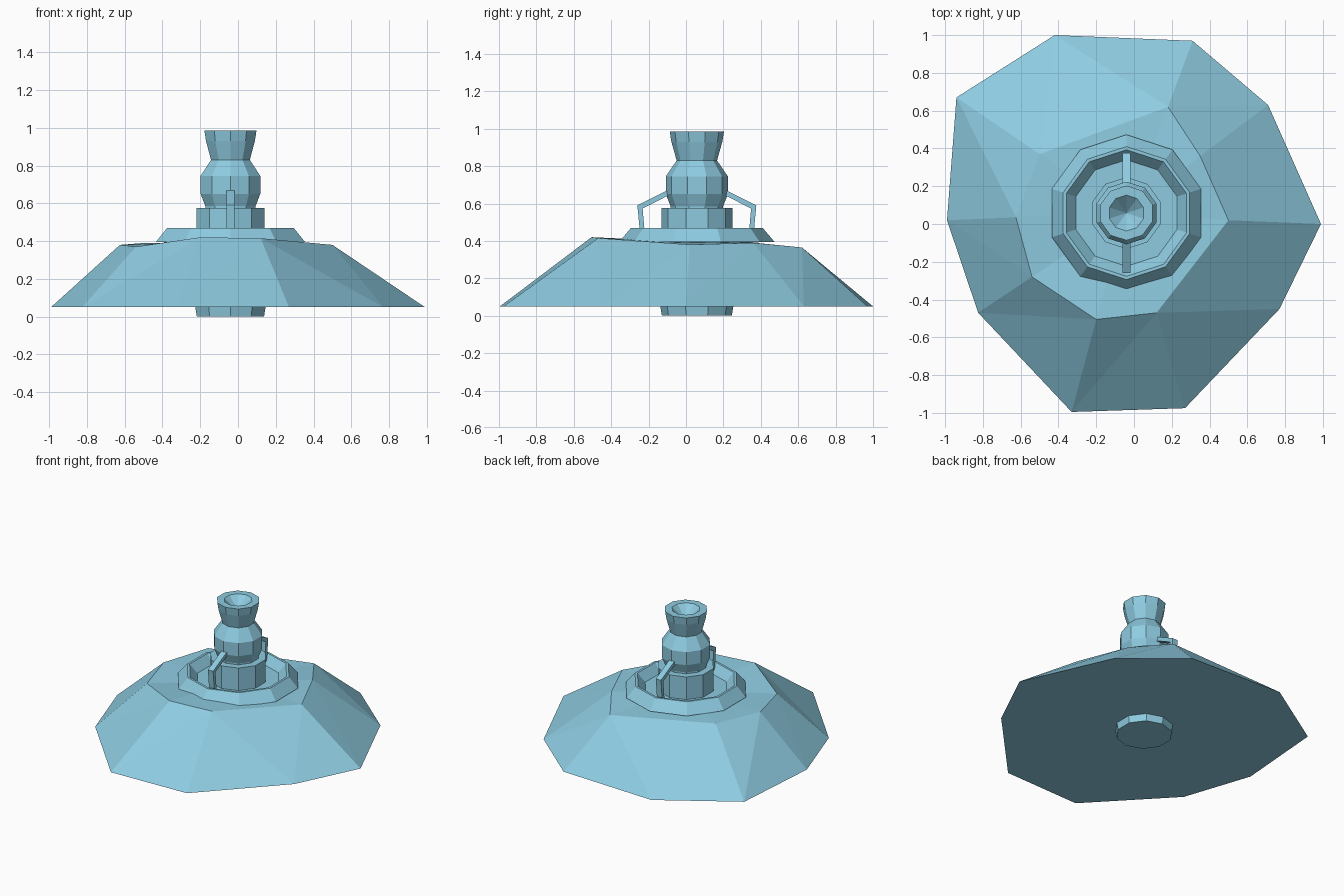
import bpy, bmesh, math
from mathutils import Vector

if "Cube" in bpy.data.objects:
    bpy.data.objects.remove(bpy.data.objects["Cube"])

CX, CY = -0.04, 0.058          # axis of the tower
SIDES = 10

blue = bpy.data.materials.new("pale_blue")
blue.diffuse_color = (0.27, 0.60, 0.75, 1)
blue.use_nodes = True
blue.node_tree.nodes["Principled BSDF"].inputs["Base Color"].default_value = blue.diffuse_color


def finish(name, bm):
    bmesh.ops.recalc_face_normals(bm, faces=bm.faces[:])
    me = bpy.data.meshes.new(name)
    bm.to_mesh(me)
    bm.free()
    me.materials.append(blue)
    ob = bpy.data.objects.new(name, me)
    bpy.context.collection.objects.link(ob)
    return ob


def lathe(name, profile):
    """Ten-sided closed turning; radius 0 gives a single tip."""
    bm = bmesh.new()
    rings = []
    for r, z in profile:
        n = SIDES if r else 1
        rings.append([bm.verts.new((CX + r * math.sin(2 * math.pi * i / SIDES),
                                    CY + r * math.cos(2 * math.pi * i / SIDES), z))
                      for i in range(n)])
    for a, b in zip(rings, rings[1:]):
        for i in range(SIDES):
            j = (i + 1) % SIDES
            quad = [a[i % len(a)], a[j % len(a)], b[j % len(b)], b[i % len(b)]]
            bm.faces.new(list(dict.fromkeys(quad)))
    return finish(name, bm)


# Rocky mound: irregular foot and shoulder outlines, faceted between
foot = [(-0.42, 1.0), (0.31, 0.97), (0.71, 0.63), (0.99, 0.0), (0.77, -0.45),
        (0.27, -0.975), (-0.33, -0.995), (-0.825, -0.47), (-0.99, 0.02), (-0.94, 0.67)]
shoulder = [(0.18, 0.62, 0.365), (0.35, 0.36, 0.39), (0.50, 0.02, 0.38),
            (0.12, -0.47, 0.415), (-0.20, -0.505, 0.42), (-0.54, -0.28, 0.37),
            (-0.625, 0.035, 0.38), (-0.50, 0.37, 0.39)]
link = [0, 0, 1, 2, 3, 3, 4, 5, 6, 7]       # shoulder point above each foot point
bm = bmesh.new()
low = [bm.verts.new((x, y, 0.05)) for x, y in foot]
high = [bm.verts.new(p) for p in shoulder]
peak = bm.verts.new((CX, CY, 0.395))
bm.faces.new(low)
for i in range(10):
    j = (i + 1) % 10
    a, b = high[link[i]], high[link[j]]
    bm.faces.new((low[i], low[j], a))
    if a is not b:
        bm.faces.new((low[j], b, a))
for i in range(8):
    bm.faces.new((high[i], high[(i + 1) % 8], peak))
finish("mound", bm)

# Plug under the mound
lathe("bottom_plug", [(0, 0), (0.187, 0), (0.197, 0.06), (0, 0.06)])

# Raised rim with sunken floor
lathe("rim", [(0, 0.385), (0.415, 0.395), (0.352, 0.47), (0.335, 0.47),
              (0.282, 0.41), (0, 0.41)])

# Tower
lathe("tower_base", [(0, 0.40), (0.19, 0.40), (0.19, 0.575), (0, 0.575)])
lathe("tower_bulb", [(0, 0.56), (0.14, 0.56), (0.14, 0.585), (0.166, 0.65), (0.166, 0.745),
                     (0.108, 0.83), (0.136, 0.93), (0.145, 0.985), (0.095, 0.985),
                     (0, 0.90)])

# Two bent struts, front and back: outline in the side plane, given thickness
strut = [(0.13, 0.67), (0.165, 0.667), (0.318, 0.59), (0.300, 0.40),
         (0.275, 0.40), (0.290, 0.573), (0.165, 0.637), (0.13, 0.64)]
for name, side in (("front_strut", -1), ("back_strut", 1)):
    bm = bmesh.new()
    f = bm.faces.new([bm.verts.new((CX - 0.021, CY + side * d, z)) for d, z in strut])
    new = bmesh.ops.extrude_face_region(bm, geom=[f])["geom"]
    bmesh.ops.translate(bm, vec=Vector((0.042, 0, 0)),
                        verts=[v for v in new if isinstance(v, bmesh.types.BMVert)])
    finish(name, bm)
